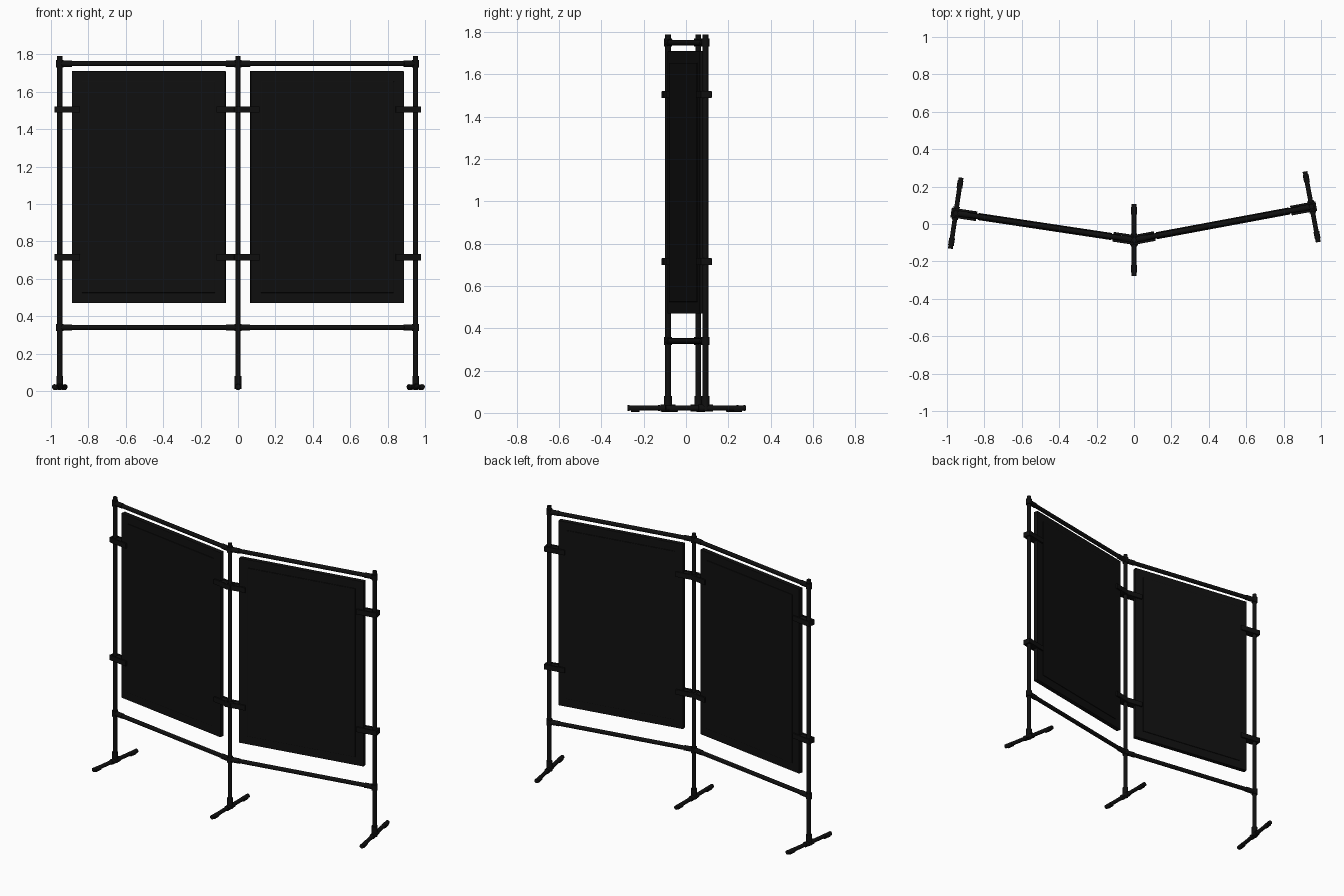
import bpy, bmesh, math
from mathutils import Vector, Matrix

if "Cube" in bpy.data.objects:
    bpy.data.objects.remove(bpy.data.objects["Cube"])

black = bpy.data.materials.new("black_finish")
black.diffuse_color = (0.005, 0.005, 0.005, 1)
black.use_nodes = True
black.node_tree.nodes["Principled BSDF"].inputs["Base Color"].default_value = black.diffuse_color


def finish(ob, name, smooth=False):
    ob.name = name
    ob.data.materials.append(black)
    if smooth:
        bpy.ops.object.shade_smooth_by_angle(angle=math.radians(40))
    return ob


def tube(name, a, b, r, sides=20):
    a, b = Vector(a), Vector(b)
    d = b - a
    bpy.ops.mesh.primitive_cylinder_add(vertices=sides, radius=r, depth=d.length,
        location=(a + b) / 2, rotation=d.to_track_quat('Z', 'Y').to_euler())
    return finish(bpy.context.object, name, True)


def box(name, frame, centre, size, bevel=0.0):
    bpy.ops.mesh.primitive_cube_add(size=1)
    ob = bpy.context.object
    ob.data.transform(Matrix.Diagonal((*size, 1)))
    ob.matrix_world = frame @ Matrix.Translation(centre)
    if bevel:
        m = ob.modifiers.new("edge", 'BEVEL')
        m.width, m.segments = bevel, 2
    return finish(ob, name)


POSTS = {"left": (-0.953, 0.058, 8.4), "middle": (0.0, -0.085, 0.0), "right": (0.950, 0.092, 10.7)}
RAIL_Z = (0.34, 1.75)
CLAMP_Z = (0.715, 1.505)

# posts with their feet
for side, (x, y, deg) in POSTS.items():
    p = Vector((x, y, 0))
    a = math.radians(deg if side == "right" else -deg)
    d = Vector((-math.sin(a), math.cos(a), 0))
    tube(f"{side}_post", p + Vector((0, 0, 0.02)), p + Vector((0, 0, 1.79)), 0.0135)
    tube(f"{side}_foot_socket", p + Vector((0, 0, 0.012)), p + Vector((0, 0, 0.08)), 0.018)
    c = p + Vector((0, 0, 0.023))
    tube(f"{side}_foot_bar", c - d * 0.19, c + d * 0.19, 0.0125)
    tube(f"{side}_foot_tee", c - d * 0.035, c + d * 0.035, 0.017)
    for s in (-1, 1):
        tube(f"{side}_foot_pad", c + d * s * 0.135 - Vector((0, 0, 0.003)),
             c + d * s * 0.175 - Vector((0, 0, 0.003)), 0.0155)
        tube(f"{side}_foot_cap", c + d * s * 0.183, c + d * s * 0.192, 0.0135)
    # collars where rails meet the post
    for z in RAIL_Z:
        tube(f"{side}_rail_collar", p + Vector((0, 0, z - 0.019)), p + Vector((0, 0, z + 0.019)), 0.019)

# each bay: two rails, a board and four clamps
for bay, (s0, s1) in {"left": ("left", "middle"), "right": ("middle", "right")}.items():
    a, b = Vector((*POSTS[s0][:2], 0)), Vector((*POSTS[s1][:2], 0))
    L = (b - a).length
    d = (b - a) / L
    frame = Matrix.Translation((a + b) / 2) @ Matrix.Rotation(math.atan2(d.y, d.x), 4, 'Z')
    for z in RAIL_Z:
        up = Vector((0, 0, z))
        tube(f"{bay}_rail", a + up, b + up, 0.0135)
        tube(f"{bay}_rail_sleeve", a + up, a + d * 0.065 + up, 0.0165)
        tube(f"{bay}_rail_sleeve", b + up, b - d * 0.065 + up, 0.0165)
    w, zc, h = L - 0.134, 1.09, 1.24
    box(f"{bay}_board", frame, (0, 0, zc), (w, 0.03, h), 0.002)
    box(f"{bay}_raised_pad", frame, (0, 0, zc), (w - 0.11, 0.038, h - 0.11), 0.002)
    for z in CLAMP_Z:
        for s in (-1, 1):
            for f in (-1, 1):
                box(f"{bay}_clamp_strap", frame, (s * (L / 2 - 0.044), f * 0.0205, z),
                    (0.138, 0.011, 0.034), 0.002)
            # strap end wrapped round the post
            box(f"{bay}_clamp_end", frame, (s * (L / 2 + 0.0195), 0, z), (0.011, 0.045, 0.034), 0.002)
            box(f"{bay}_clamp_spacer", frame, (s * (L / 2 - 0.04), 0, z), (0.055, 0.034, 0.026))
